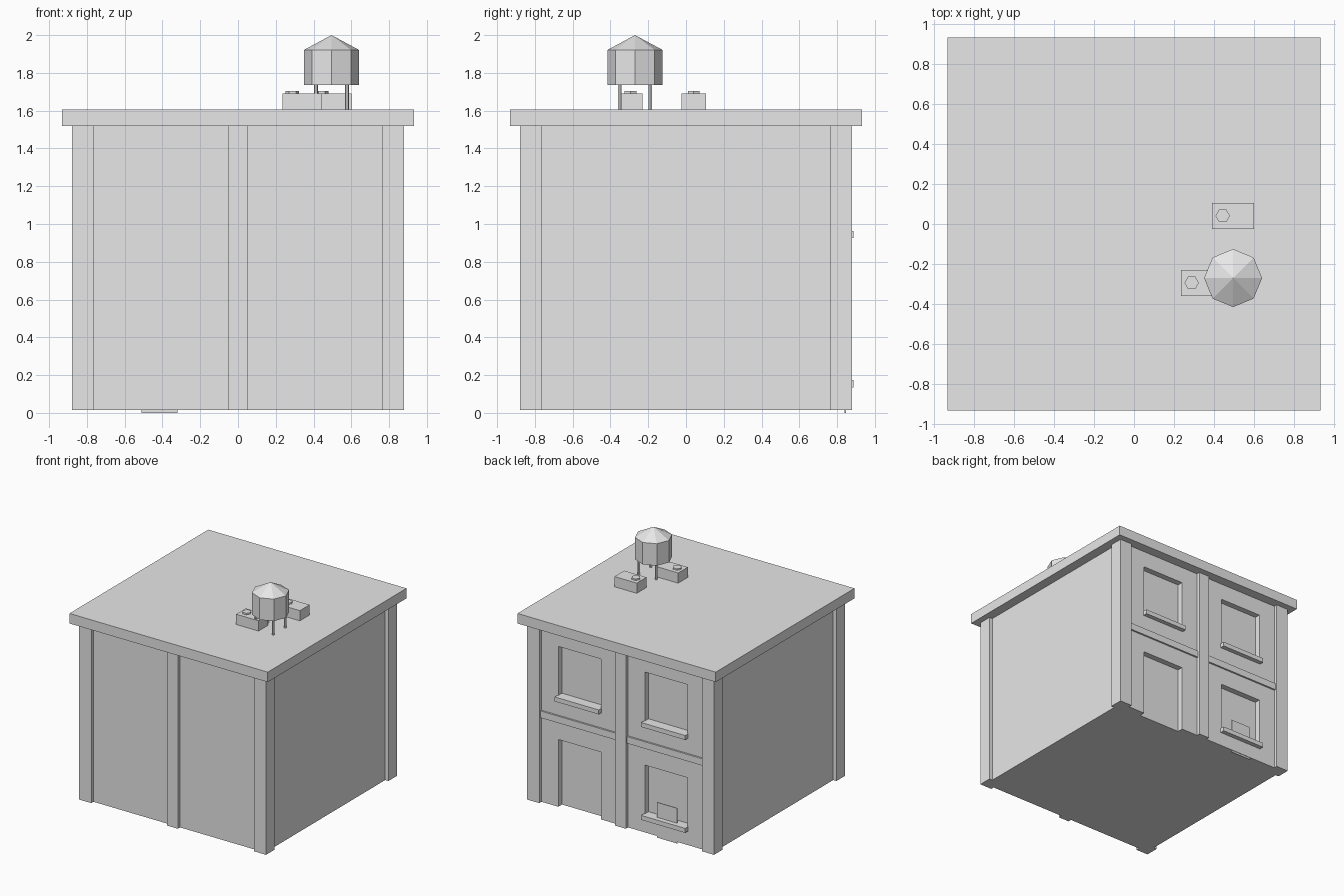
import bpy, bmesh, math
from mathutils import Matrix, Vector

if "Cube" in bpy.data.objects:
    bpy.data.objects.remove(bpy.data.objects["Cube"])

grey = bpy.data.materials.new("plain_grey")
grey.diffuse_color = (0.8, 0.8, 0.8, 1)
grey.use_nodes = True
grey.node_tree.nodes["Principled BSDF"].inputs["Base Color"].default_value = grey.diffuse_color


def finish(name, bm):
    me = bpy.data.meshes.new(name)
    bmesh.ops.recalc_face_normals(bm, faces=bm.faces)
    bm.to_mesh(me)
    bm.free()
    me.materials.append(grey)
    ob = bpy.data.objects.new(name, me)
    bpy.context.collection.objects.link(ob)
    return ob


def boxes(name, *ranges):
    """One object from boxes given as (x0, x1, y0, y1, z0, z1)."""
    bm = bmesh.new()
    for x0, x1, y0, y1, z0, z1 in ranges:
        c = Vector(((x0 + x1) / 2, (y0 + y1) / 2, (z0 + z1) / 2))
        bmesh.ops.create_cube(bm, size=1, matrix=Matrix.Translation(c)
                              @ Matrix.Diagonal((x1 - x0, y1 - y0, z1 - z0, 1)))
    return finish(name, bm)


def prism(name, x, y, z0, z1, r0, r1, sides):
    bm = bmesh.new()
    bmesh.ops.create_cone(bm, cap_ends=True, segments=sides, radius1=r0, radius2=r1, depth=z1 - z0,
                          matrix=Matrix.Translation((x, y, (z0 + z1) / 2))
                          @ Matrix.Rotation(math.pi / 2, 4, 'Z'))
    bmesh.ops.remove_doubles(bm, verts=bm.verts, dist=1e-5)
    return finish(name, bm)


B, T = 0.016, 1.52          # wall bottom and top
OUT, WALL, GLASS = 0.88, 0.85, 0.80
BAY, HALF = 0.407, 0.2      # bay centre and half opening width

# walls with three window recesses and a doorway cut into the back
walls = boxes("walls", (-WALL, WALL, -WALL, WALL, B, T))
cutter = boxes("opening_cutter",
               (BAY - HALF, BAY + HALF, GLASS, 1, 0.95, 1.38),
               (-BAY - HALF, -BAY + HALF, GLASS, 1, 0.95, 1.38),
               (-BAY - HALF, -BAY + HALF, GLASS, 1, 0.155, 0.588),
               (BAY - HALF, BAY + HALF, GLASS, 1, -0.1, 0.588))
cutter.hide_render = True
mod = walls.modifiers.new("openings", 'BOOLEAN')
mod.operation, mod.solver, mod.object = 'DIFFERENCE', 'EXACT', cutter
bpy.context.view_layer.objects.active = walls
bpy.ops.object.modifier_apply(modifier=mod.name)
bpy.data.objects.remove(cutter)

# corner and middle pilasters
for sx in (-1, 1):
    for sy in (-1, 1):
        xs, ys = sorted((sx * 0.765, sx * OUT)), sorted((sy * 0.765, sy * OUT))
        boxes("corner_pilaster", (*xs, *ys, B, T))
for sy in (-1, 1):
    boxes("middle_pilaster", (-0.05, 0.05, *sorted((sy * 0.82, sy * OUT)), B, T))

# floor bands and window sills on the back
for sx in (-1, 1):
    boxes("floor_band", (*sorted((sx * 0.05, sx * 0.765)), 0.84, 0.865, 0.737, 0.795))
for x, z in ((-BAY, 0.135), (-BAY, 0.925), (BAY, 0.925)):
    boxes("window_sill", (x - 0.207, x + 0.207, 0.79, 0.888, z, z + 0.038))

# thin panel standing in the lower window
boxes("window_panel", (-0.51, -0.32, 0.840, 0.846, 0, 0.30))

# roof slab
boxes("roof_slab", (-0.933, 0.933, -0.933, 0.933, T, 1.605))

# two rooftop units, each with a round fan cap
for x, y in ((0.39, -0.025), (0.235, -0.36)):
    boxes("roof_unit", (x, x + 0.21, y, y + 0.13, 1.60, 1.692))
    prism("roof_unit_fan", x + 0.053, y + 0.066, 1.69, 1.705, 0.036, 0.036, 6)

# water tank on four legs
TX, TY = 0.495, -0.27
prism("water_tank", TX, TY, 1.735, 1.922, 0.145, 0.145, 8)
prism("water_tank_lid", TX, TY, 1.922, 2.0, 0.145, 0, 8)
for sx in (-1, 1):
    for sy in (-1, 1):
        prism("water_tank_leg", TX + sx * 0.082, TY + sy * 0.08, 1.60, 1.74, 0.011, 0.011, 6)
